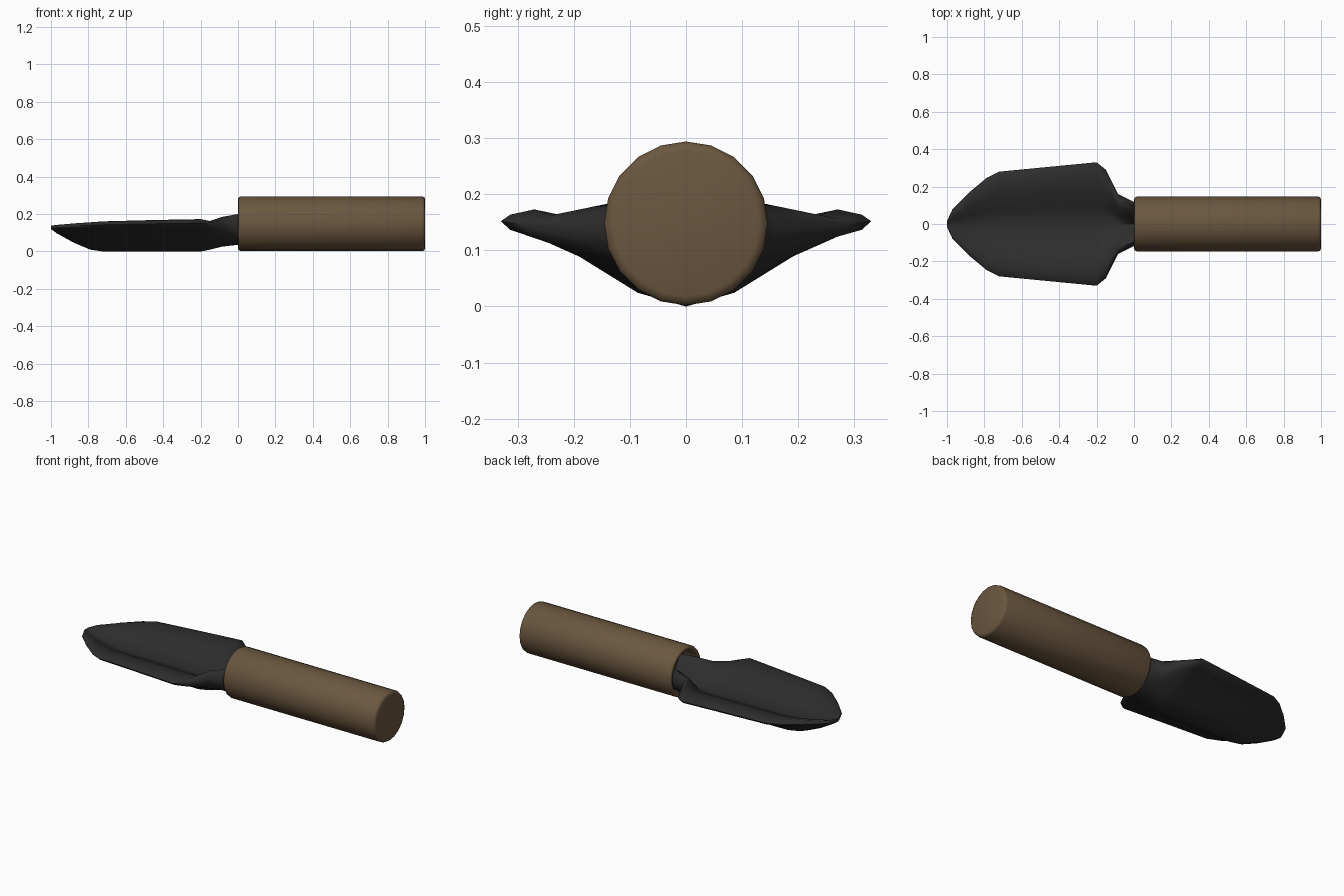
import bpy, bmesh, math

if "Cube" in bpy.data.objects:
    bpy.data.objects.remove(bpy.data.objects["Cube"])

def material(name, color):
    m = bpy.data.materials.new(name)
    m.diffuse_color = (*color, 1)
    m.use_nodes = True
    m.node_tree.nodes["Principled BSDF"].inputs["Base Color"].default_value = m.diffuse_color
    return m

def loft(name, rings, mat, angle):
    """Skin closed rings of equal length and cap both ends."""
    bm = bmesh.new()
    loops = [[bm.verts.new(p) for p in ring] for ring in rings]
    n = len(loops[0])
    for a, b in zip(loops, loops[1:]):
        for i in range(n):
            j = (i + 1) % n
            bm.faces.new((a[i], a[j], b[j], b[i]))
    bm.faces.new(loops[0])
    bm.faces.new(loops[-1])
    bmesh.ops.recalc_face_normals(bm, faces=bm.faces)
    me = bpy.data.meshes.new(name)
    bm.to_mesh(me)
    bm.free()
    ob = bpy.data.objects.new(name, me)
    bpy.context.collection.objects.link(ob)
    me.materials.append(mat)
    bpy.ops.object.select_all(action='DESELECT')
    ob.select_set(True)
    bpy.context.view_layer.objects.active = ob
    bpy.ops.object.shade_smooth_by_angle(angle=math.radians(angle))
    return ob

wood = material("brown_wood", (0.145, 0.095, 0.05))
metal = material("dark_metal", (0.026, 0.026, 0.026))

# handle: 20-sided grip with a socket in its front end
def circle(x, r, n=20):
    return [(x, r * math.sin(2 * math.pi * i / n), 0.148 + r * math.cos(2 * math.pi * i / n))
            for i in range(n)]

profile = [(0.10, 0.122), (0.012, 0.122), (0, 0.130), (0.004, 0.142), (0.015, 0.146),
           (0.985, 0.146), (0.996, 0.142), (1, 0.130)]
loft("handle", [circle(x, r) for x, r in profile], wood, 80)

# blade: half section (share of width, share of depth); underside rounds into a U at the neck
BOTTOM = [(0, 0), (0.26, 0.16), (0.58, 0.59), (0.82, 0.82), (0.95, 0.9)]
TOP = [(0.95, 0.85), (0.82, 1), (0.55, 0.82), (0.28, 0.38), (0, 0)]

def section(x, w, zb, ze, crest, zt, k):
    half = []
    for u, v in BOTTOM:
        scoop = zb + (ze - zb) * v
        oval = ze - (ze - zb) * math.sqrt(1 - u * u)
        half.append((x, w * u, scoop * (1 - k) + oval * k))
    half.append((x, w, ze))
    # the raised crest borders a central trough
    half.append((x, w * 0.95, ze + (crest - ze) * 0.55))
    for u, v in TOP[1:]:
        half.append((x, w * u, zt + (crest - zt) * v))
    return half + [(px, -py, pz) for px, py, pz in half[-2:0:-1]]

# x, half width, bottom, edge height, crest height, trough height, roundness
stations = [
    (-1.00, 0.015, 0.120, 0.130, 0.138, 0.134, 0.6),
    (-0.97, 0.080, 0.098, 0.130, 0.142, 0.118, 0.2),
    (-0.88, 0.170, 0.048, 0.136, 0.150, 0.090, 0),
    (-0.79, 0.245, 0.010, 0.140, 0.156, 0.078, 0),
    (-0.72, 0.280, 0.000, 0.143, 0.161, 0.074, 0),
    (-0.46, 0.305, 0.000, 0.148, 0.168, 0.074, 0),
    (-0.20, 0.330, 0.000, 0.152, 0.173, 0.070, 0),
    (-0.15, 0.290, 0.010, 0.146, 0.163, 0.070, 0.2),
    (-0.085, 0.160, 0.026, 0.135, 0.185, 0.072, 0.7),
    (0.00, 0.118, 0.036, 0.130, 0.200, 0.076, 1),
    (0.09, 0.100, 0.060, 0.130, 0.200, 0.090, 1),
]
loft("blade", [section(*s) for s in stations], metal, 80)
